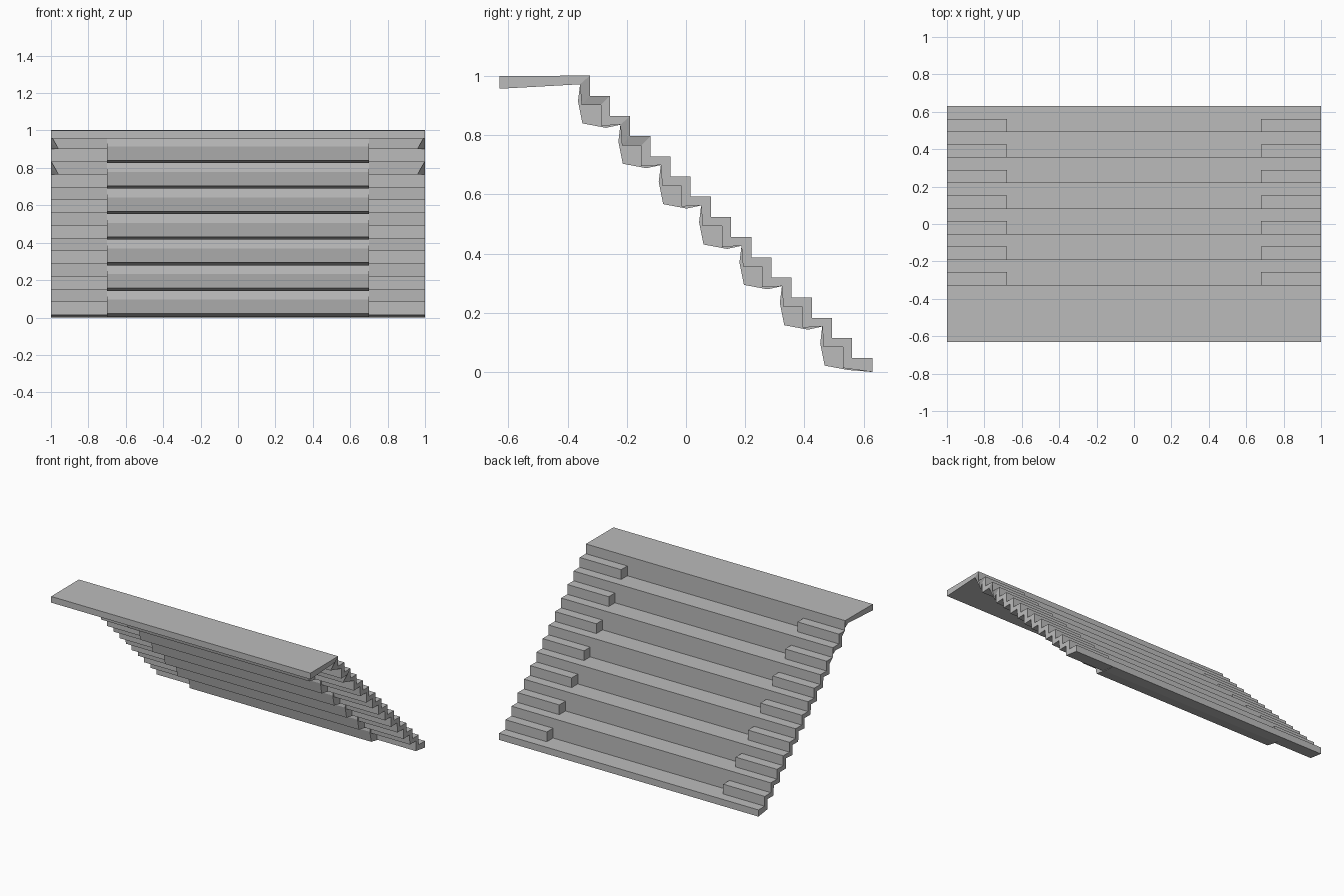
import bpy, bmesh

if "Cube" in bpy.data.objects:
    bpy.data.objects.remove(bpy.data.objects["Cube"])

STEPS, PITCH, HALF = 7, 0.1364, 0.0682
BACK, EDGE, FRONT = -0.63, -0.325, 0.63
X_BLOCK, X_HULL = 0.68, 0.70

bm = bmesh.new()


def face(*pts):
    clean = []
    for p in pts:
        if p not in clean:
            clean.append(p)
    bm.faces.new([bm.verts.new(p) for p in clean])


def at(x, p):
    return (x, p[0], p[1])


def strip(line_a, line_b):
    """Skin two matching 3D polylines with quads."""
    for i in range(len(line_a) - 1):
        face(line_a[i], line_a[i + 1], line_b[i + 1], line_b[i])


def profile(start, offsets, end):
    """Repeat one step's offsets down the flight."""
    pts = list(start)
    for i in range(STEPS):
        y, z = EDGE + PITCH * i, 0.865 - PITCH * i
        pts += [(round(y + a, 4), round(z + b, 4)) for a, b in offsets]
    return pts + [end]


H = HALF
z_last = round(0.865 - PITCH * (STEPS - 1), 4)
top_end, low_end = (FRONT, z_last), (FRONT, 0.0)
# Tread profiles: full steps in the middle, half steps at the sides
top_mid = profile([(BACK, 1.0)], [(0, PITCH), (0, H), (0, 0), (H, 0)], top_end)
top_side = profile([(BACK, 1.0)], [(0, PITCH), (0, H), (H, H), (H, 0)], top_end)
# Underside profiles: deep hull in the middle, thin zigzag at the sides
low_mid = profile([(BACK, 0.957)], [(-.033, .107), (-.04, .05), (-.025, -.025), (.055, -.04)], low_end)
low_side = profile([(BACK, 0.957)], [(-.033, .107), (-.028, .037), (.037, .037), (.037, -.033)], low_end)

strip([at(-X_BLOCK, p) for p in top_mid], [at(X_BLOCK, p) for p in top_mid])
strip([at(-X_HULL, p) for p in low_mid], [at(X_HULL, p) for p in low_mid])

for s in (-1, 1):
    outer_top = [at(s, p) for p in top_side]
    # The top two steps are notched inward at their outer lower corners
    outer_low = [at(s * (0.96 if i in (2, 6) else 1), p) for i, p in enumerate(low_side)]
    strip([at(s * X_BLOCK, p) for p in top_side], outer_top)
    strip([at(s * X_HULL, p) for p in low_side], outer_low)
    strip(outer_top, outer_low)
    # Inner ends of the half steps, and side walls of the hull
    for i in range(STEPS):
        k = 1 + 4 * i
        face(*[at(s * X_BLOCK, p) for p in (top_side[k + 1], top_side[k + 2], top_side[k + 3], top_mid[k + 2])])
        for j in range(k, k + 4):
            face(*[at(s * X_HULL, p) for p in (low_side[j], low_side[j + 1], low_mid[j + 1], low_mid[j])])

# Rear edge of the landing and front edge of the lowest step
for t, b in ((top_mid[0], low_mid[0]), (top_end, low_end)):
    face(*[at(x, t) for x in (-1, -X_BLOCK, X_BLOCK, 1)],
         *[at(x, b) for x in (1, X_HULL, -X_HULL, -1)])

bmesh.ops.remove_doubles(bm, verts=bm.verts, dist=0.0005)
bmesh.ops.recalc_face_normals(bm, faces=bm.faces)
mesh = bpy.data.meshes.new("stepped_stand")
bm.to_mesh(mesh)
bm.free()

# Plain concrete grey
grey = bpy.data.materials.new("concrete_grey")
grey.diffuse_color = (0.5, 0.5, 0.5, 1)
grey.use_nodes = True
grey.node_tree.nodes["Principled BSDF"].inputs["Base Color"].default_value = grey.diffuse_color
mesh.materials.append(grey)
stand = bpy.data.objects.new("stepped_stand", mesh)
bpy.context.collection.objects.link(stand)
